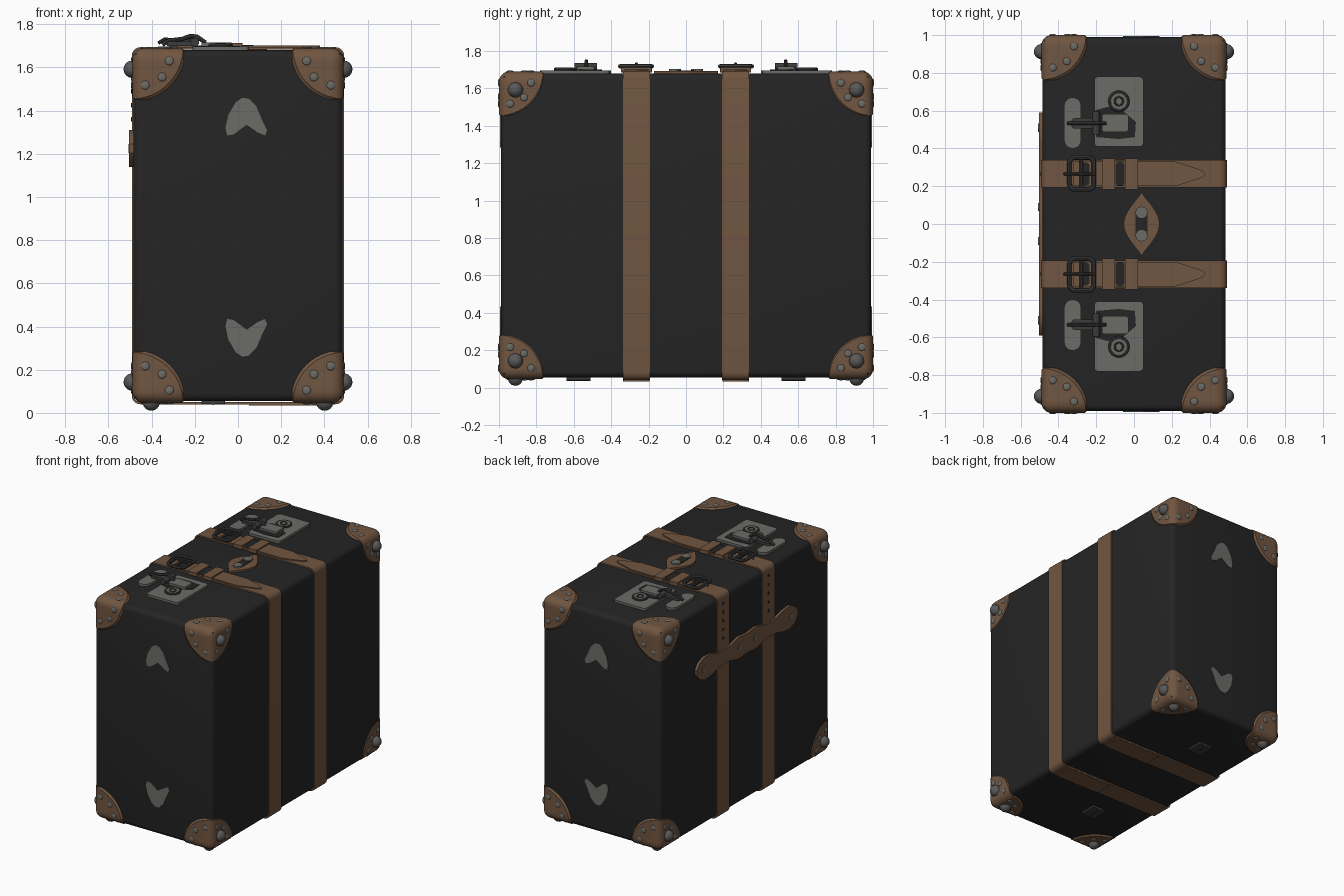
import bpy, bmesh, math
from mathutils import Vector, Matrix

if "Cube" in bpy.data.objects:
    bpy.data.objects.remove(bpy.data.objects["Cube"])


def material(name, rgb):
    m = bpy.data.materials.new(name)
    m.diffuse_color = (*rgb, 1)
    m.use_nodes = True
    m.node_tree.nodes["Principled BSDF"].inputs["Base Color"].default_value = m.diffuse_color
    return m


BLACK = material("black_hide", (0.018, 0.018, 0.018))
LEATHER = material("brown_leather", (0.165, 0.092, 0.052))
METAL = material("grey_metal", (0.145, 0.148, 0.135))
DARK = material("dark_metal", (0.045, 0.045, 0.045))
FOOT = material("foot_metal", (0.10, 0.10, 0.10))

X, Y, Z0, Z1 = 0.49, 1.0, 0.045, 1.69      # outer size over the corner caps


def finish(name, bm, mat, mirror=False):
    bmesh.ops.recalc_face_normals(bm, faces=bm.faces)
    me = bpy.data.meshes.new(name)
    bm.to_mesh(me)
    bm.free()
    return place(name, me, mat, mirror)


def place(name, me, mat, mirror=False):
    me.materials.clear()
    me.materials.append(mat)
    ob = bpy.data.objects.new(name, me)
    bpy.context.collection.objects.link(ob)
    bpy.ops.object.select_all(action='DESELECT')
    ob.select_set(True)
    bpy.context.view_layer.objects.active = ob
    bpy.ops.object.shade_smooth_by_angle(angle=math.radians(35))
    if mirror:                               # other half along y
        mod = ob.modifiers.new("mirror", 'MIRROR')
        mod.use_axis = (False, True, False)
        mod.use_mirror_merge = False
    return ob


def prism(name, pts, axis, lo, hi, mat, mirror=False, hole=None):
    """Extrude an outline along an axis; 'hole' makes a ring of equal point count."""
    def at(p, h):
        return {'x': (h, p[0], p[1]), 'y': (p[0], h, p[1]), 'z': (p[0], p[1], h)}[axis]
    bm = bmesh.new()
    a = [bm.verts.new(at(p, lo)) for p in pts]
    b = [bm.verts.new(at(p, hi)) for p in pts]
    n = len(pts)
    if hole:
        c = [bm.verts.new(at(p, lo)) for p in hole]
        d = [bm.verts.new(at(p, hi)) for p in hole]
    for i in range(n):
        j = (i + 1) % n
        bm.faces.new((a[i], a[j], b[j], b[i]))
        if hole:
            bm.faces.new((a[i], a[j], c[j], c[i]))
            bm.faces.new((b[i], b[j], d[j], d[i]))
    if not hole:
        bm.faces.new(a)
        bm.faces.new(b)
    return finish(name, bm, mat, mirror)


def rounded(x0, x1, y0, y1, r, seg=5):
    pts = []
    for k, (cx, cy) in enumerate([(x1 - r, y1 - r), (x0 + r, y1 - r), (x0 + r, y0 + r), (x1 - r, y0 + r)]):
        for i in range(seg + 1):
            t = math.pi / 2 * (k + i / seg)
            pts.append((cx + r * math.cos(t), cy + r * math.sin(t)))
    return pts


def circle(cx, cy, r, n=20):
    return [(cx + r * math.cos(2 * math.pi * i / n), cy + r * math.sin(2 * math.pi * i / n)) for i in range(n)]


def tube(name, pts, r, mat, closed=False, mirror=True):
    cu = bpy.data.curves.new(name, 'CURVE')
    cu.dimensions = '3D'
    cu.bevel_depth = r
    cu.bevel_resolution = 2
    cu.use_fill_caps = True
    sp = cu.splines.new('POLY')
    sp.points.add(len(pts) - 1)
    for p, co in zip(sp.points, pts):
        p.co = (*co, 1)
    sp.use_cyclic_u = closed
    tmp = bpy.data.objects.new(name + "_path", cu)
    me = bpy.data.meshes.new_from_object(tmp)
    bpy.data.objects.remove(tmp)
    return place(name, me, mat, mirror)


# Case body
bm = bmesh.new()
bmesh.ops.create_cube(bm, size=1)
for v in bm.verts:
    v.co = (v.co.x * 0.97, v.co.y * 1.98, v.co.z * 1.625 + 0.8675)
bmesh.ops.bevel(bm, geom=bm.edges[:], offset=0.035, segments=4, profile=0.5, affect='EDGES')
finish("case_body", bm, BLACK)

# Corner caps, rivets and ball feet
R, RAD, ROWS, SEG = 0.235, 0.055, 14, 14


def cap_point(face, t, s):
    p = [0.0, 0.0, 0.0]
    p[face], p[(face + 1) % 3] = s * math.cos(t), s * math.sin(t)
    p = Vector(p)
    q = Vector([max(c, RAD) for c in p])
    return q + (p - q).normalized() * RAD


for sx in (-1, 1):
    for sy in (-1, 1):
        for sz in (-1, 1):
            def world(p):
                return Vector((sx * (X - p[0]), sy * (Y - p[1]), Z1 - p[2] if sz > 0 else Z0 + p[2]))
            tag = ("left", "right")[sx > 0] + "_" + ("front", "back")[sy > 0] + "_" + ("bottom", "top")[sz > 0]
            bm = bmesh.new()
            tip = bm.verts.new(world(cap_point(0, 0.5, 0)))
            rings = []
            for k in range(1, ROWS + 1):
                rings.append([bm.verts.new(world(cap_point(f, math.pi / 2 * i / SEG, R * k / ROWS)))
                              for f in range(3) for i in range(SEG)])
            rings.append([bm.verts.new(world(cap_point(f, math.pi / 2 * i / SEG, R) + Vector((.012,) * 3)))
                          for f in range(3) for i in range(SEG)])
            n = 3 * SEG
            for i in range(n):
                j = (i + 1) % n
                bm.faces.new((tip, rings[0][i], rings[0][j]))
                for u, w in zip(rings, rings[1:]):
                    bm.faces.new((u[i], u[j], w[j], w[i]))
            finish("corner_cap_" + tag, bm, LEATHER)

            bm = bmesh.new()
            for f in range(3):
                for a, b in ((0.172, 0.06), (0.134, 0.138), (0.06, 0.172)):
                    p = [0.0, 0.0, 0.0]
                    p[f], p[(f + 1) % 3] = a, b
                    sc = [0.02, 0.02, 0.02]
                    sc[(f + 2) % 3] = 0.006
                    bmesh.ops.create_uvsphere(bm, u_segments=12, v_segments=8, radius=1,
                                              matrix=Matrix.Translation(world(p)) @ Matrix.Diagonal((*sc, 1)))
            finish("corner_rivets_" + tag, bm, METAL)

            bm = bmesh.new()
            spots = [(0.0, 0.088, 0.098)] + ([(0.088, 0.088, 0.005)] if sz < 0 else [])
            for p in spots:
                bmesh.ops.create_uvsphere(bm, u_segments=20, v_segments=12, radius=0.04,
                                          matrix=Matrix.Translation(world(p)))
            for v in bm.verts:
                v.co.z = max(v.co.z, 0)
            finish("ball_feet_" + tag, bm, FOOT)

# Straps around the case, with a lapped layer underneath
prism("strap", rounded(-0.492, 0.492, 0.04, 1.694, 0.04), 'y', 0.193, 0.338, LEATHER, True,
      rounded(-0.482, 0.482, 0.05, 1.684, 0.03))
prism("strap_bottom_lap", rounded(0.05, 0.43, 0.195, 0.336, 0.01), 'z', 0.034, 0.042, LEATHER, True)
prism("strap_end", [(-0.32, 0.2), (0.22, 0.2), (0.36, 0.245), (0.38, 0.265), (0.36, 0.285), (0.22, 0.33), (-0.32, 0.33)],
      'z', 1.69, 1.702, LEATHER, True)
for i, x in enumerate((-0.135, -0.013)):
    prism("strap_keeper_%d" % (i + 1), rounded(x - 0.035, x + 0.035, 0.183, 0.348, 0.006), 'z', 1.686, 1.713, LEATHER, True)
prism("strap_shadow_patch", rounded(-0.098, -0.05, 0.2, 0.33, 0.02), 'z', 1.70, 1.705, BLACK, True)
prism("buckle_patch", rounded(-0.285, -0.235, 0.205, 0.325, 0.02), 'z', 1.70, 1.705, BLACK, True)
for i in range(5):
    prism("strap_hole_%d" % (i + 1), circle(0.265, 1.62 - 0.065 * i, 0.011, 10), 'x', -0.495, -0.49, BLACK, True)

# Buckles
tube("buckle_frame", [(x, y, 1.718) for x, y in rounded(-0.342, -0.212, 0.183, 0.352, 0.03)], 0.012, DARK, True)
tube("buckle_bar", [(-0.28, 0.185, 1.715), (-0.28, 0.35, 1.715)], 0.009, DARK)
tube("buckle_prong", [(-0.37, 0.265, 1.712), (-0.34, 0.265, 1.732), (-0.28, 0.265, 1.725), (-0.21, 0.265, 1.728)], 0.008, DARK)

# Locks on the lid
prism("lock_plate", rounded(-0.21, 0.05, 0.41, 0.78, 0.02), 'z', 1.675, 1.697, METAL, True)
prism("catch_plate", rounded(-0.37, -0.28, 0.40, 0.67, 0.044), 'z', 1.675, 1.697, METAL, True)
prism("latch_patch", [(-0.2, 0.46), (-0.08, 0.45), (0.005, 0.46), (0.01, 0.54), (-0.06, 0.6), (-0.14, 0.62), (-0.21, 0.6)],
      'z', 1.69, 1.70, BLACK, True)
prism("latch_tongue", rounded(-0.17, -0.03, 0.488, 0.582, 0.012), 'z', 1.69, 1.716, METAL, True)
prism("latch_hinge", circle(-0.2, 1.717, 0.02, 14), 'y', 0.475, 0.595, DARK, True)
prism("latch_arm", rounded(-0.33, -0.2, 0.505, 0.56, 0.015), 'z', 1.70, 1.72, DARK, True)
tube("latch_hook", [(-0.35, 0.533, 1.705), (-0.32, 0.533, 1.725), (-0.26, 0.533, 1.732), (-0.22, 0.533, 1.746),
                    (-0.19, 0.533, 1.743), (-0.15, 0.533, 1.715)], 0.01, DARK)
prism("keyhole_disc", circle(-0.08, 0.65, 0.045), 'z', 1.69, 1.708, METAL, True)
tube("keyhole_ring", [(x, y, 1.702) for x, y in circle(-0.08, 0.65, 0.048, 24)], 0.009, DARK, True)
tube("keyhole_inner_ring", [(x, y, 1.708) for x, y in circle(-0.08, 0.65, 0.022, 16)], 0.005, DARK, True)

# Leather pad with two studs in the middle of the lid
lens = [(0.04 + s * 0.095 * math.cos(math.pi / 2 * t / 8) ** 1.2, s * 0.17 * t / 8) for s in (1, -1) for t in range(-8, 8)]
prism("lid_pad", lens, 'z', 1.675, 1.694, LEATHER)
prism("lid_pad_patch", rounded(0.008, 0.072, -0.075, 0.075, 0.03), 'z', 1.69, 1.697, BLACK)
prism("lid_stud", circle(0.04, 0.06, 0.032), 'z', 1.69, 1.705, METAL, True)

# Scalloped handle on the left side
half = [(-0.59, 0.02), (-0.56, 0.06), (-0.5, 0.085), (-0.42, 0.078), (-0.34, 0.055), (-0.22, 0.052), (-0.1, 0.08), (0, 0.07)]
top = half + [(-y, h) for y, h in reversed(half[:-1])]
prism("side_handle", [(y, 1.225 + h) for y, h in top] + [(y, 1.225 - h) for y, h in reversed(top)],
      'x', -0.504, -0.484, LEATHER)
for i, y in enumerate((0.09, 0.51)):
    prism("handle_rivet_%d" % (i + 1), circle(y, 1.225, 0.022, 14), 'x', -0.508, -0.5, METAL, True)

# Metal plates on both end faces
plate = [(0.02, 1.46), (0.05, 1.455), (0.085, 1.42), (0.11, 1.36), (0.135, 1.31), (0.125, 1.285), (0.09, 1.30),
         (0.04, 1.335), (-0.02, 1.29), (-0.05, 1.285), (-0.058, 1.32), (-0.045, 1.38), (-0.01, 1.44)]
prism("end_plate_upper", plate, 'y', 0.987, 0.994, METAL, True)
prism("end_plate_lower", [(x, 1.72 - z) for x, z in plate], 'y', 0.987, 0.994, METAL, True)

# Hinges under the case
prism("bottom_hinge", rounded(-0.17, -0.06, 0.51, 0.64, 0.01), 'z', 0.042, 0.06, DARK, True)
tube("bottom_hinge_pin", [(-0.115, 0.51, 0.046), (-0.115, 0.64, 0.046)], 0.01, DARK)
